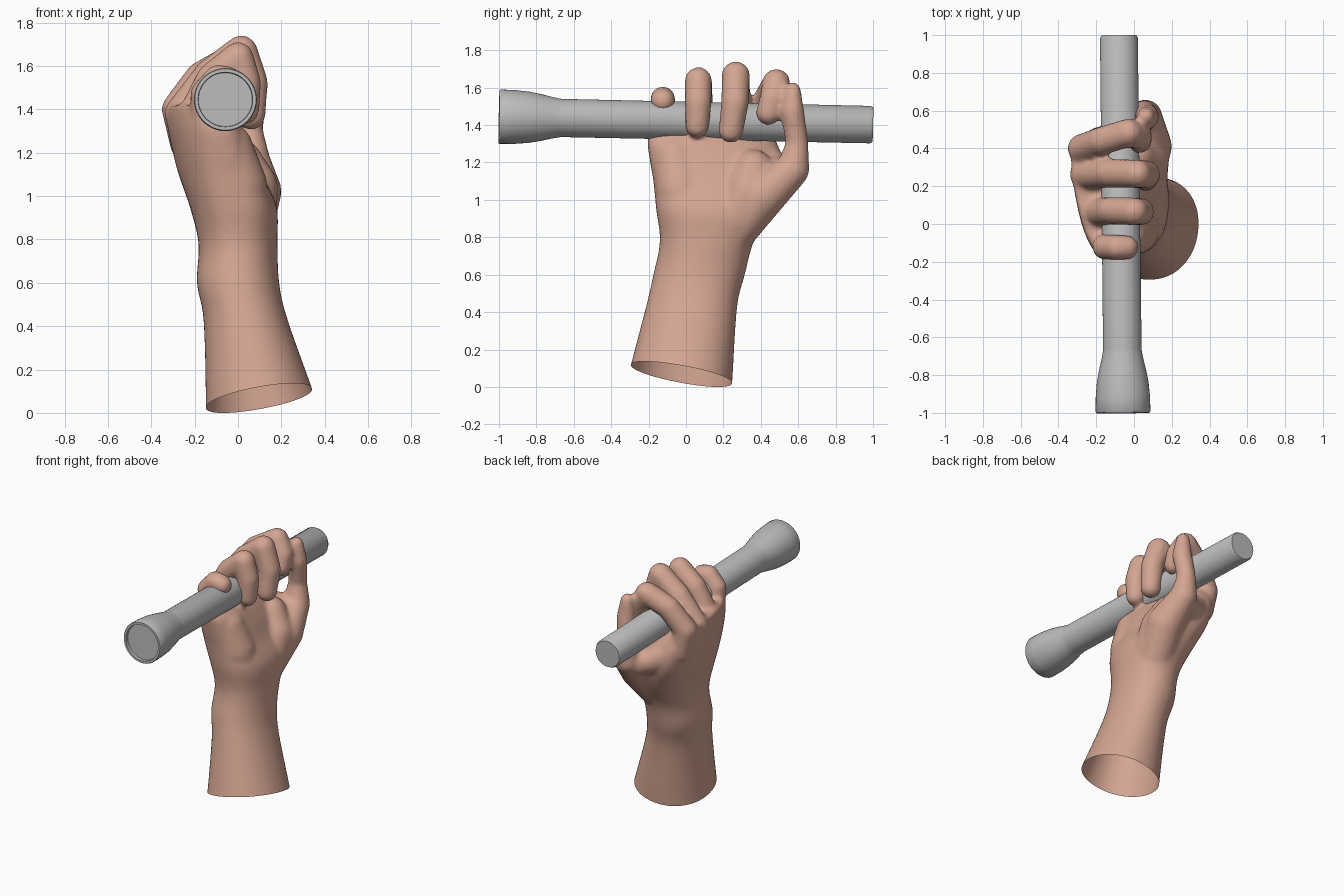
import bpy, bmesh, math
from mathutils import Vector, Matrix

if "Cube" in bpy.data.objects:
    bpy.data.objects.remove(bpy.data.objects["Cube"])


def material(name, rgb):
    m = bpy.data.materials.new(name)
    m.diffuse_color = (*rgb, 1)
    m.use_nodes = True
    m.node_tree.nodes["Principled BSDF"].inputs["Base Color"].default_value = m.diffuse_color
    return m


def make_object(name, bm, mat):
    me = bpy.data.meshes.new(name)
    bm.to_mesh(me)
    bm.free()
    me.materials.append(mat)
    ob = bpy.data.objects.new(name, me)
    bpy.context.collection.objects.link(ob)
    return ob


def activate(ob):
    bpy.ops.object.select_all(action='DESELECT')
    ob.select_set(True)
    bpy.context.view_layer.objects.active = ob


def loft(bm, rings):
    """Closed skin over a list of rings with equal point counts."""
    loops = [[bm.verts.new(p) for p in r] for r in rings]
    n = len(loops[0])
    for a, b in zip(loops, loops[1:]):
        for i in range(n):
            j = (i + 1) % n
            bm.faces.new((a[i], a[j], b[j], b[i]))
    bm.faces.new(loops[0][::-1])
    bm.faces.new(loops[-1])


def refine(rows, steps=5):
    """Smooth (Catmull-Rom) rows of numbers."""
    out = []
    for i in range(len(rows) - 1):
        quad = [rows[max(i - 1, 0)], rows[i], rows[i + 1],
                rows[min(i + 2, len(rows) - 1)]]
        for k in range(steps):
            t = k / steps
            out.append([b + 0.5 * t * (c - a + t * (2 * a - 5 * b + 4 * c - d
                        + t * (3 * (b - c) + d - a)))
                        for a, b, c, d in zip(*quad)])
    return out + [rows[-1]]


def digit(bm, pts):
    """Chain of spheres through (x, y, z, radius) joints, fused later."""
    for a, b in zip(pts, pts[1:]):
        a, b = Vector(a), Vector(b)
        n = max(2, int((b - a).length / 0.018))
        for k in range(n + 1):
            p = a.lerp(b, k / n)
            bmesh.ops.create_icosphere(bm, subdivisions=3, radius=p[3],
                                       matrix=Matrix.Translation(p[:3]))


skin = material("skin", (0.66, 0.38, 0.29))
grey = material("grey metal", (0.50, 0.50, 0.50))

# Forearm and palm: z, centre x, centre y, half width x, half width y, skew
sections = [
    (-0.10, 0.130, -0.060, 0.285, 0.300, 0.0),
    (0.065, 0.105, -0.030, 0.254, 0.280, 0.0),
    (0.43, 0.035, 0.030, 0.194, 0.244, 0.0),
    (0.60, 0.000, 0.070, 0.190, 0.245, 0.0),
    (0.78, 0.000, 0.112, 0.182, 0.252, 0.0),
    (0.95, -0.022, 0.150, 0.200, 0.310, -0.03),
    (1.10, -0.082, 0.170, 0.188, 0.345, -0.08),
    (1.22, -0.120, 0.160, 0.175, 0.355, -0.12),
    (1.33, -0.160, 0.135, 0.148, 0.340, -0.18),
    (1.42, -0.220, 0.135, 0.085, 0.290, -0.22),
]
bm = bmesh.new()
rings = []
for z, cx, cy, rx, ry, skew in refine(sections):
    ring = []
    e = 0.95 - 0.15 * min(1, max(0, (z - 0.7) / 0.3))
    for i in range(40):
        t = 2 * math.pi * i / 40
        c, s = math.cos(t), math.sin(t)
        dx = rx * math.copysign(abs(c) ** e, c)
        dy = ry * math.copysign(abs(s) ** e, s)
        ring.append((cx + dx + skew * dy, cy + dy, z))
    rings.append(ring)
loft(bm, rings)

# Fingers, thumb and the pads of the palm
digits = {
    "little": [(-0.15, -0.11, 1.34, .068), (-0.155, -0.122, 1.47, .067),
               (-0.09, -0.124, 1.54, .068), (-0.04, -0.124, 1.53, .066)],
    "ring": [(-0.21, 0.06, 1.36, .076), (-0.12, 0.07, 1.54, .074),
             (0.0, 0.066, 1.637, .074), (0.035, 0.065, 1.52, .073),
             (0.035, 0.06, 1.395, .064)],
    "middle": [(-0.26, 0.26, 1.38, .08), (-0.13, 0.268, 1.555, .077),
               (0.015, 0.266, 1.665, .077), (0.065, 0.262, 1.52, .075),
               (0.06, 0.24, 1.37, .067)],
    "index": [(-0.235, 0.40, 1.24, .08), (-0.275, 0.40, 1.40, .078),
              (-0.17, 0.44, 1.545, .076), (-0.03, 0.483, 1.625, .076),
              (0.025, 0.465, 1.54, .072), (0.03, 0.44, 1.465, .066)],
    "thumb": [(0.04, 0.26, 0.84, .12), (0.08, 0.41, 1.02, .122),
              (0.06, 0.57, 1.16, .09), (0.055, 0.595, 1.30, .061),
              (0.07, 0.568, 1.47, .065), (0.063, 0.57, 1.585, .046)],
    "thumb_pad": [(0.05, 0.26, 0.90, .13), (0.06, 0.33, 1.04, .125),
                  (0.0, 0.36, 1.16, .11)],
    "thumb_web": [(0.04, 0.53, 1.13, .09), (-0.07, 0.48, 1.16, .085),
                  (-0.18, 0.42, 1.23, .085)],
    "heel_pad": [(0.02, 0.02, 0.86, .14), (0.0, -0.03, 1.05, .135),
                 (-0.05, -0.06, 1.22, .12)],
}
for pts in digits.values():
    digit(bm, pts)
hand = make_object("hand", bm, skin)

# Fuse everything into one smooth skin
activate(hand)
fuse = hand.modifiers.new("fuse", 'REMESH')
fuse.mode = 'VOXEL'
fuse.voxel_size = 0.014
soft = hand.modifiers.new("soften", 'SMOOTH')
soft.factor = 0.5
soft.iterations = 10
bpy.ops.object.modifier_apply(modifier="fuse")
bpy.ops.object.modifier_apply(modifier="soften")

# Slanted open cut at the bottom of the forearm
bm = bmesh.new()
bm.from_mesh(hand.data)
bmesh.ops.bisect_plane(bm, geom=bm.verts[:] + bm.edges[:] + bm.faces[:],
                       plane_co=(0.10, -0.03, 0.070),
                       plane_no=(-0.19, 0.19, 1), clear_inner=True)
for f in bm.faces:
    f.smooth = True
    f.material_index = 0
bm.to_mesh(hand.data)
bm.free()

# Flashlight: (distance from lens end, radius), turned about a tilted axis
profile = [(0.02, 0.124), (0.0, 0.126), (0.0, 0.141), (0.006, 0.145),
           (0.08, 0.144), (0.16, 0.137), (0.23, 0.124), (0.28, 0.112),
           (0.32, 0.104), (0.335, 0.102), (1.985, 0.100), (2.0, 0.092)]
start, end = Vector((-0.058, -1, 1.445)), Vector((-0.08, 1, 1.402))
axis = (end - start).normalized()
side = axis.cross(Vector((0, 0, 1))).normalized()
up = side.cross(axis)
bm = bmesh.new()
loft(bm, [[start + axis * d + (side * math.cos(a) + up * math.sin(a)) * r
           for a in (2 * math.pi * i / 48 for i in range(48))]
          for d, r in profile])
bmesh.ops.recalc_face_normals(bm, faces=bm.faces[:])
torch = make_object("flashlight", bm, grey)
activate(torch)
bpy.ops.object.shade_smooth_by_angle(angle=math.radians(35))
